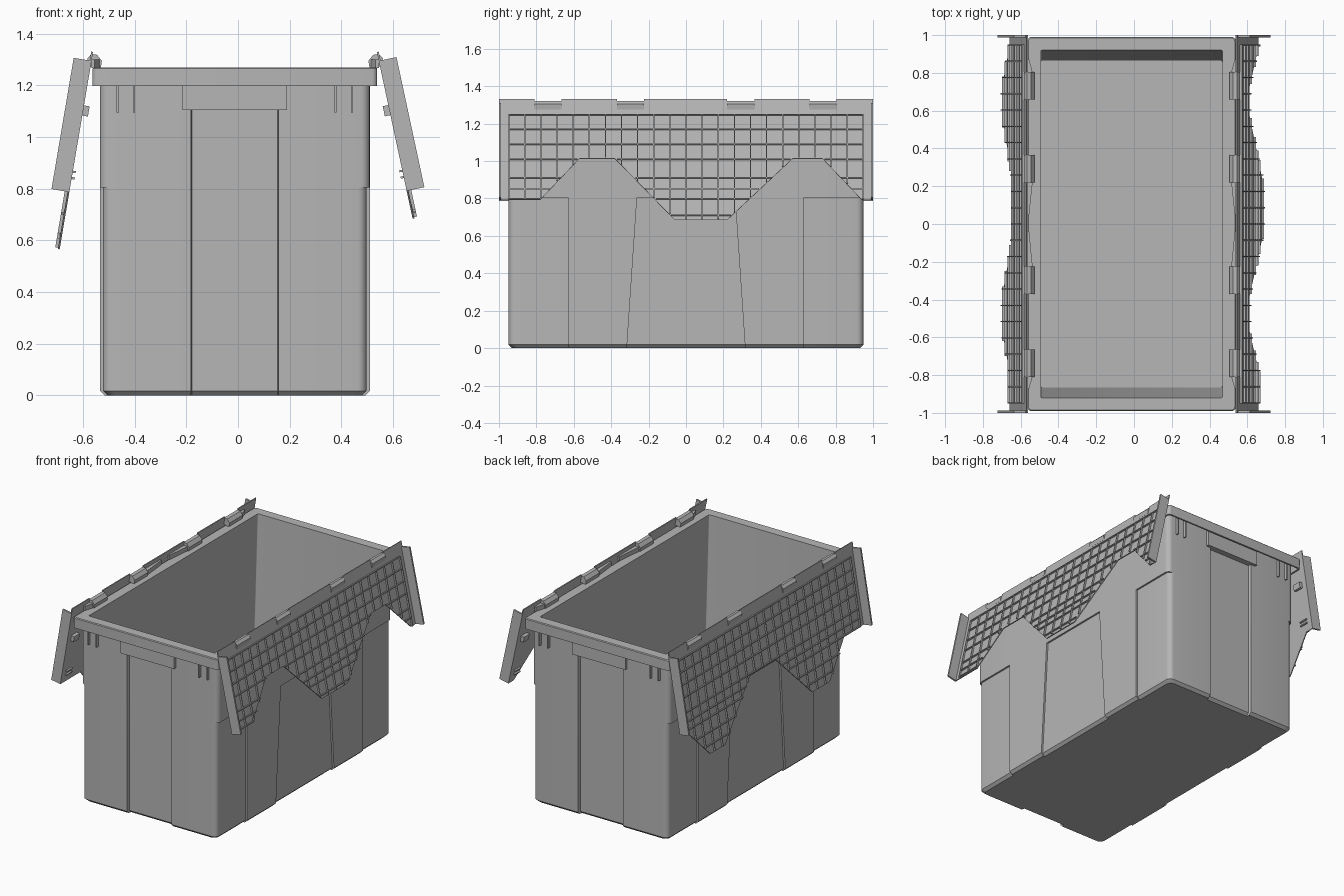
import bpy, bmesh, math
from mathutils import Matrix

cube = bpy.data.objects.get("Cube")
if cube:
    bpy.data.objects.remove(cube, do_unlink=True)

GREY = (0.47, 0.47, 0.47, 1)
mat = bpy.data.materials.new("grey plastic")
mat.use_nodes = True
mat.diffuse_color = GREY
mat.node_tree.nodes["Principled BSDF"].inputs["Base Color"].default_value = GREY

CX = -0.0125  # tote centre line


def finish(bm, name, matrix=None, smooth=False):
    bmesh.ops.remove_doubles(bm, verts=bm.verts, dist=1e-5)
    bmesh.ops.recalc_face_normals(bm, faces=bm.faces)
    mesh = bpy.data.meshes.new(name)
    bm.to_mesh(mesh)
    bm.free()
    mesh.materials.append(mat)
    obj = bpy.data.objects.new(name, mesh)
    bpy.context.collection.objects.link(obj)
    if matrix:
        obj.matrix_world = matrix
    if smooth:
        bpy.ops.object.select_all(action='DESELECT')
        obj.select_set(True)
        bpy.context.view_layer.objects.active = obj
        bpy.ops.object.shade_smooth_by_angle(angle=math.radians(30))
    return obj


def add_box(bm, x0, x1, y0, y1, z0, z1):
    size = Matrix.Diagonal((x1 - x0, y1 - y0, z1 - z0, 1))
    place = Matrix.Translation(((x0 + x1) / 2, (y0 + y1) / 2, (z0 + z1) / 2))
    bmesh.ops.create_cube(bm, size=1, matrix=place @ size)


def add_prism(bm, points, to_a, to_b):
    a = [bm.verts.new(to_a(*p)) for p in points]
    b = [bm.verts.new(to_b(*p)) for p in points]
    bm.faces.new(a)
    bm.faces.new(b[::-1])
    for i in range(len(a)):
        j = (i + 1) % len(a)
        bm.faces.new((a[i], b[i], b[j], a[j]))


def loft(bm, sections):
    rings = [[bm.verts.new((CX + x, y, z)) for x, y in pts] for z, pts in sections]
    for lo, hi in zip(rings, rings[1:]):
        for i in range(len(lo)):
            j = (i + 1) % len(lo)
            bm.faces.new((lo[i], lo[j], hi[j], hi[i]))
    return rings


def four_way(quarter):
    """Mirror a quarter outline into a closed loop."""
    rev = quarter[::-1]
    return (quarter + [(-x, y) for x, y in rev]
            + [(-x, -y) for x, y in quarter] + [(x, -y) for x, y in rev])


def arc(hx, hy, r, n=5):
    steps = [math.pi / 2 * i / n for i in range(n + 1)]
    return [(hx - r + r * math.cos(t), hy - r + r * math.sin(t)) for t in steps]


def wall_outline(shrink, panel, side, end):
    """Tote section: recessed side panels and a recessed end panel."""
    hx, hy = 0.5225 - shrink, 0.948 - shrink
    return four_way([(hx - side, panel), (hx, panel), (hx, 0.63), (hx - side, 0.63)]
                    + arc(hx - side, hy, 0.035)
                    + [(0.17, hy), (0.165, hy - end)])


# Outer walls and underside
bm = bmesh.new()
rings = loft(bm, [
    (0, wall_outline(0.018, 0.317, 0.012, 0.02)),
    (0.018, wall_outline(0, 0.315, 0.012, 0.02)),
    (0.805, wall_outline(0, 0.262, 0.012, 0.02)),
    (0.805, wall_outline(0, 0.262, 0, 0.02)),
    (1.105, wall_outline(0, 0.24, 0, 0.02)),
    (1.105, wall_outline(0, 0.24, 0, 0)),
    (1.255, wall_outline(0, 0.24, 0, 0))])
bm.faces.new(rings[0])
finish(bm, "tote_walls", smooth=True)

# Rim with hollow skirt, inner lining and floor
bm = bmesh.new()
rings = loft(bm, [(z, four_way(arc(hx, hy, r))) for z, hx, hy, r in (
    (1.25, 0.52, 0.945, 0.03), (1.25, 0.54, 0.978, 0.02), (1.197, 0.54, 0.978, 0.02),
    (1.197, 0.551, 0.99, 0.02), (1.265, 0.551, 0.99, 0.02), (1.27, 0.546, 0.985, 0.018),
    (1.27, 0.48, 0.92, 0.006), (0.035, 0.48, 0.865, 0.006))])
bm.faces.new(rings[-1])
finish(bm, "rim_and_lining", smooth=True)

# Handle block and stiffening ribs under the rim at both ends
bm = bmesh.new()
for s in (-1, 1):
    ya, yb = sorted((s * 0.93, s * 0.968))
    add_box(bm, CX - 0.203, CX + 0.203, ya, yb, 1.105, 1.252)
    for x in (-0.453, -0.39, 0.39, 0.453):
        add_box(bm, CX + x - 0.004, CX + x + 0.004, ya, yb, 1.095, 1.252)
finish(bm, "end_blocks_and_ribs")

# Toothed lid edge: (y, length from hinge); the other lid interlocks with it
EDGE = [(-1, 0.515), (-0.78, 0.515), (-0.57, 0.29), (-0.38, 0.29), (-0.06, 0.625),
        (0.22, 0.625), (0.57, 0.29), (0.73, 0.29), (0.94, 0.515), (1, 0.515)]
KNUCKLES = [(-0.81, -0.665), (-0.37, -0.225), (0.22, 0.365), (0.66, 0.805)]


def reach(edge, y):
    for (y0, u0), (y1, u1) in zip(edge, edge[1:]):
        if y0 <= y <= y1:
            return u0 + (u1 - u0) * (y - y0) / (y1 - y0)
    return 0


def build_lid(name, side, hinge_x, angle, edge):
    # Local frame: x = outward depth, z = minus the length from the hinge
    place = Matrix.Translation((hinge_x, 0, 1.295)) @ Matrix.Rotation(-side * angle, 4, 'Y')
    if side < 0:
        place = place @ Matrix.Scale(-1, 4, (1, 0, 0))

    # Panel with hinge notches along its top
    outline = [(y, -u) for y, u in edge]
    for a, b in KNUCKLES[::-1]:
        outline += [(b, 0.035), (b, -0.015), (a, -0.015), (a, 0.035)]
    outline.insert(len(edge), (1, 0.035))
    outline.append((-1, 0.035))
    bm = bmesh.new()
    add_prism(bm, outline, lambda y, z: (0, y, z), lambda y, z: (0.007, y, z))
    bm.transform(place)
    finish(bm, name + "_panel")

    # Grid of ribs, each stopped at the toothed edge
    bm = bmesh.new()
    count = 22
    for i in range(count + 1):
        y = -0.948 + 1.896 * i / count
        add_box(bm, 0.005, 0.018, y - 0.003, y + 0.003, -reach(edge, y) + 0.005, -0.05)
    for u in (0.05, 0.13, 0.213, 0.295, 0.395, 0.457, 0.51, 0.6, 0.68):
        start = None
        for k in range(-95, 97):
            y = k / 100
            inside = k < 96 and reach(edge, y) > u
            if inside and start is None:
                start = y
            elif not inside and start is not None:
                add_box(bm, 0.005, 0.018, start, y - 0.01, -u - 0.003, -u + 0.003)
                start = None
    bm.transform(place)
    finish(bm, name + "_ribs")

    # End flanges, with small latch pegs on the face toward the tote
    bm = bmesh.new()
    for s in (-1, 1):
        ya, yb = sorted((s * 0.988, s))
        add_box(bm, 0, 0.07, ya, yb, -0.515, 0)
        ya, yb = sorted((s * 0.9, s * 0.96))
        add_box(bm, -0.022, 0.002, ya, yb, -0.215, -0.175)
        for z in (-0.435, -0.46):
            add_box(bm, -0.012, 0.002, ya, yb, z - 0.004, z + 0.004)
    bm.transform(place)
    finish(bm, name + "_flanges")

    # Hinge knuckles and the tapered fins beside them
    bm = bmesh.new()
    profile = [(0.012, 1.275), (0.016, 1.305), (0, 1.322), (-0.022, 1.318),
               (-0.04, 1.295), (-0.036, 1.268)]

    def at(y):
        return lambda x, z: (hinge_x + side * x, y, z)
    for a, b in KNUCKLES:
        add_prism(bm, profile, at(a), at(b))
    for a, b in ((-0.225, -0.04), (0.22, 0.05), (-0.81, -0.87), (0.805, 0.87)):
        fin = [(0, a), (-0.03, a), (-0.012, b), (0, b)]
        add_prism(bm, fin, lambda x, y: (hinge_x + side * x, y, 1.268),
                  lambda x, y: (hinge_x + side * x, y, 1.3))
    finish(bm, name + "_hinges", smooth=True)


build_lid("left_lid", 1, 0.545, math.radians(12.1), EDGE)
build_lid("right_lid", -1, -0.567, math.radians(9.6), [(y, 1.03 - u) for y, u in EDGE])
